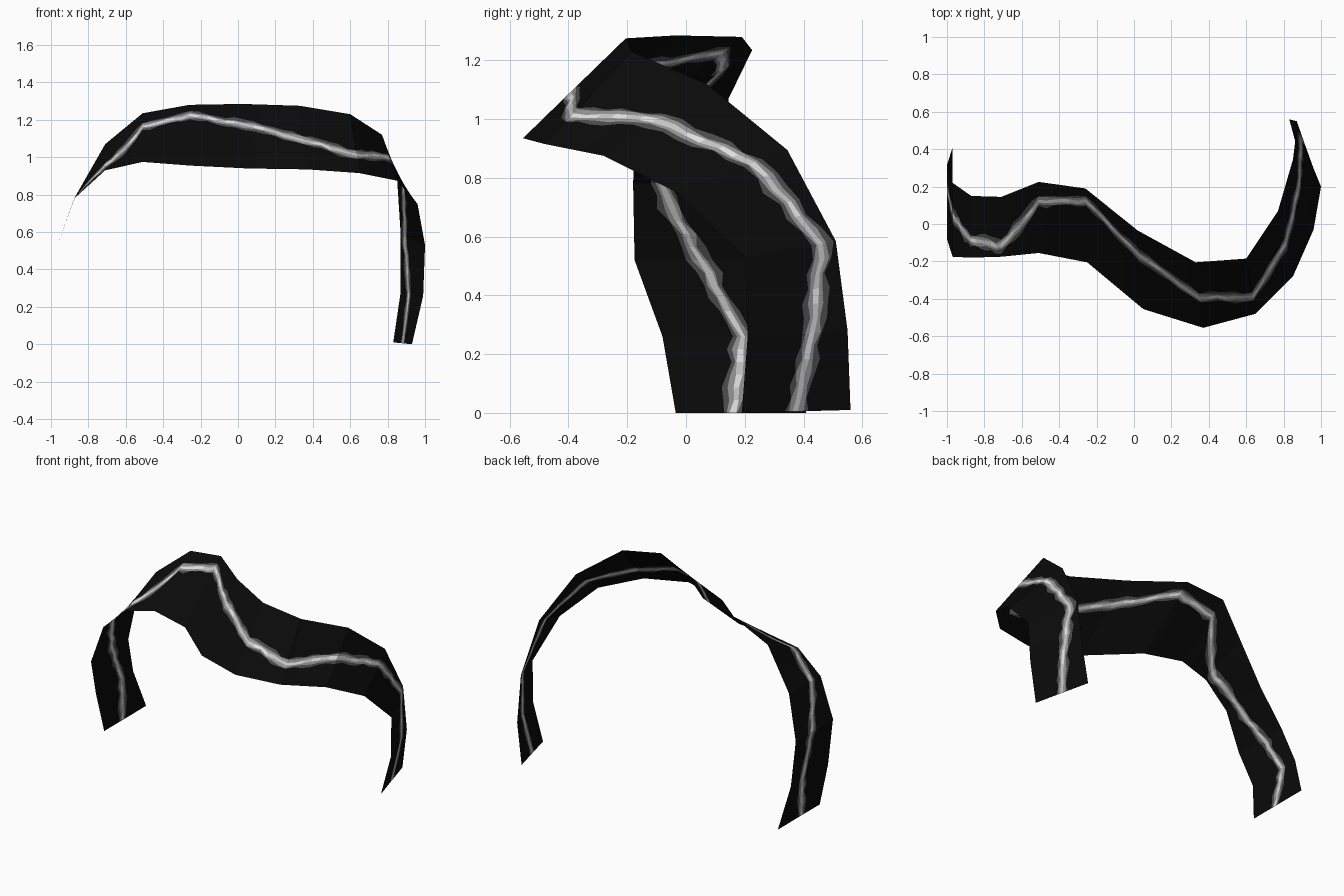
import bpy, bmesh, math, random
from mathutils import Vector

if "Cube" in bpy.data.objects:
    bpy.data.objects.remove(bpy.data.objects["Cube"])

random.seed(4)

# Cross-sections from the left foot to the right foot:
# front/lower edge point, back/upper edge point, stripe position between them
SECTIONS = [
    ((-0.97, -0.035, 0.00), (-0.97, 0.41, 0.00), 0.44),
    ((-1.00, -0.08, 0.26), (-1.00, 0.315, 0.26), 0.69),
    ((-0.97, -0.175, 0.52), (-0.97, 0.22, 0.52), 0.57),
    ((-0.875, -0.18, 0.78), (-0.87, 0.15, 0.79), 0.28),
    ((-0.71, -0.175, 0.93), (-0.71, 0.145, 1.07), 0.18),
    ((-0.51, -0.155, 0.975), (-0.51, 0.225, 1.235), 0.72),
    ((-0.25, -0.205, 0.955), (-0.26, 0.19, 1.28), 0.83),
    ((0.05, -0.455, 0.94), (0.02, -0.035, 1.285), 0.68),
    ((0.37, -0.555, 0.935), (0.33, -0.205, 1.275), 0.47),
    ((0.65, -0.48, 0.915), (0.60, -0.185, 1.23), 0.30),
    ((0.85, -0.28, 0.875), (0.77, 0.07, 1.12), 0.50),
    ((0.96, -0.03, 0.75), (0.85, 0.345, 0.895), 0.69),
    ((1.00, 0.20, 0.53), (0.87, 0.51, 0.585), 0.84),
    ((0.99, 0.21, 0.26), (0.87, 0.55, 0.28), 0.65),
    ((0.93, 0.19, 0.00), (0.83, 0.56, 0.01), 0.50),
]
STEPS = 6                           # slices between two cross-sections
HALF_WIDTHS = (0.036, 0.023, 0.010)  # dark, mid and light bands


def material(name, value):
    m = bpy.data.materials.new(name)
    m.diffuse_color = (value, value, value, 1)
    m.use_nodes = True
    m.node_tree.nodes["Principled BSDF"].inputs["Base Color"].default_value = m.diffuse_color
    return m


mats = [material("black", 0.003), material("dark grey", 0.07),
        material("mid grey", 0.28), material("light grey", 0.55),
        material("near white", 0.75)]

bm = bmesh.new()
rows = []
last = len(SECTIONS) - 1
for k in range(last * STEPS + 1):
    i = min(k // STEPS, last - 1)
    f = k / STEPS - i
    (a0, b0, t0), (a1, b1, t1) = SECTIONS[i], SECTIONS[i + 1]
    a = Vector(a0).lerp(Vector(a1), f)
    b = Vector(b0).lerp(Vector(b1), f)
    length = (b - a).length
    span = ((Vector(a1) + Vector(b1)) - (Vector(a0) + Vector(b0))).length / 2
    slant = math.hypot(1, (t1 - t0) * length / span)
    t = t0 + (t1 - t0) * f + random.uniform(-0.015, 0.015)

    # Ragged band borders on each side of the stripe centre
    low, high = [], []
    for w in HALF_WIDTHS:
        w = w * slant / length
        low.append(max(0.01, t - w * random.uniform(0.65, 1.3)))
        high.append(min(0.99, t + w * random.uniform(0.65, 1.3)))
    cuts = sorted([0, 1] + low + high)
    rows.append([bm.verts.new(a.lerp(b, c)) for c in cuts])

# Skin the ribbon, colouring each face by its column
BANDS = [0, 1, 2, 3, 2, 1, 0]
for r0, r1 in zip(rows, rows[1:]):
    core = random.choice((3, 3, 4))
    for j, band in enumerate(BANDS):
        face = bm.faces.new((r0[j], r1[j], r1[j + 1], r0[j + 1]))
        face.material_index = core if band == 3 else band

mesh = bpy.data.meshes.new("ribbon_arch")
bm.to_mesh(mesh)
bm.free()
for m in mats:
    mesh.materials.append(m)
bpy.context.collection.objects.link(bpy.data.objects.new("ribbon_arch", mesh))
